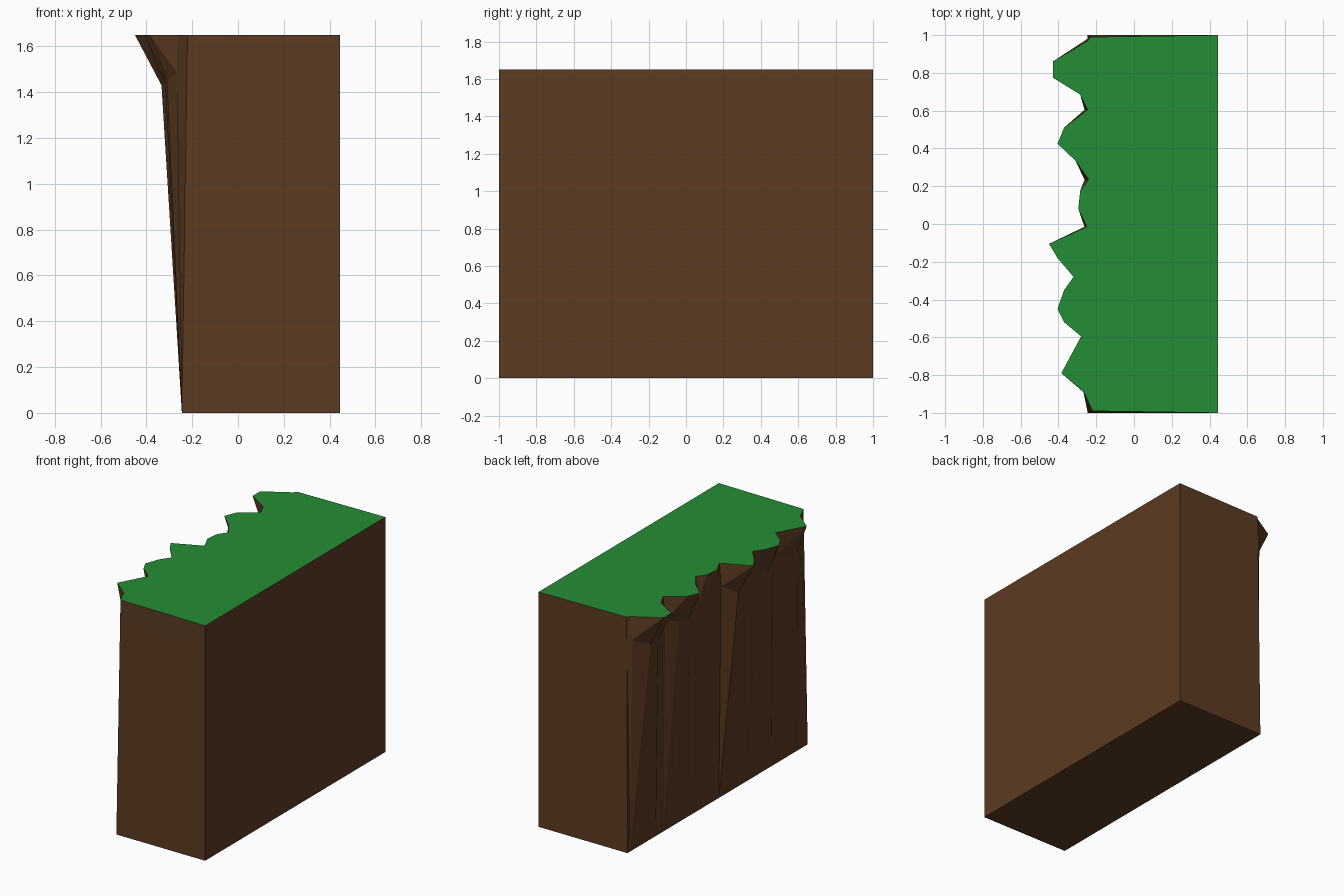
import bpy, bmesh

cube = bpy.data.objects.get("Cube")
if cube:
    bpy.data.objects.remove(cube, do_unlink=True)


def flat_material(name, colour):
    mat = bpy.data.materials.new(name)
    mat.use_nodes = True
    mat.diffuse_color = colour
    bsdf = mat.node_tree.nodes["Principled BSDF"]
    bsdf.inputs["Base Color"].default_value = colour
    bsdf.inputs["Roughness"].default_value = 0.9
    return mat


earth = flat_material("earth_brown", (0.107, 0.044, 0.016, 1))
grass = flat_material("grass_green", (0.017, 0.27, 0.035, 1))

HEIGHT, BACK, FOOT = 1.65, 0.445, -0.245

# Ragged overhanging rim, from one end of the block to the other
rim = [(-.23, .99), (-.245, .97), (-.43, .86), (-.43, .775), (-.285, .685),
       (-.245, .605), (-.37, .51), (-.405, .425), (-.31, .335), (-.24, .235),
       (-.285, .175), (-.295, .08), (-.25, -.015), (-.45, -.105),
       (-.405, -.18), (-.32, -.28), (-.37, -.35), (-.405, -.45),
       (-.37, -.52), (-.28, -.595), (-.385, -.79), (-.265, -.89), (-.22, -.99)]

bm = bmesh.new()
last = len(rim) - 1
columns = []
for i, (x, y) in enumerate(rim):
    end = i in (0, last)
    foot_y = (1 if y > 0 else -1) if end else y
    # The face leans out gently, then flares sharply below the rim
    reach = max(0, -x - 0.25)
    ledge_x = x - 0.003 if end else -0.262 - 0.36 * reach
    ledge_z = 1.49 - 0.3 * reach
    columns.append([bm.verts.new(p) for p in (
        (FOOT, foot_y, 0), (ledge_x, y, ledge_z), (x, y, HEIGHT))])

# Square back corners close the loop
for y in (-1, 1):
    columns.append([bm.verts.new((BACK, y, z)) for z in (0, 1.48, HEIGHT)])

# Walls between neighbouring columns
count = len(columns)
for i in range(count):
    a, b = columns[i], columns[(i + 1) % count]
    for k in range(2):
        bm.faces.new((a[k], b[k], b[k + 1], a[k + 1]))
bm.faces.new([c[0] for c in columns])
lawn = bm.faces.new([c[2] for c in columns])
lawn.material_index = 1

bmesh.ops.recalc_face_normals(bm, faces=bm.faces[:])
bmesh.ops.triangulate(bm, faces=bm.faces[:])

mesh = bpy.data.meshes.new("cliff_block")
bm.to_mesh(mesh)
bm.free()
mesh.materials.append(earth)
mesh.materials.append(grass)
cliff = bpy.data.objects.new("cliff_block", mesh)
bpy.context.collection.objects.link(cliff)
